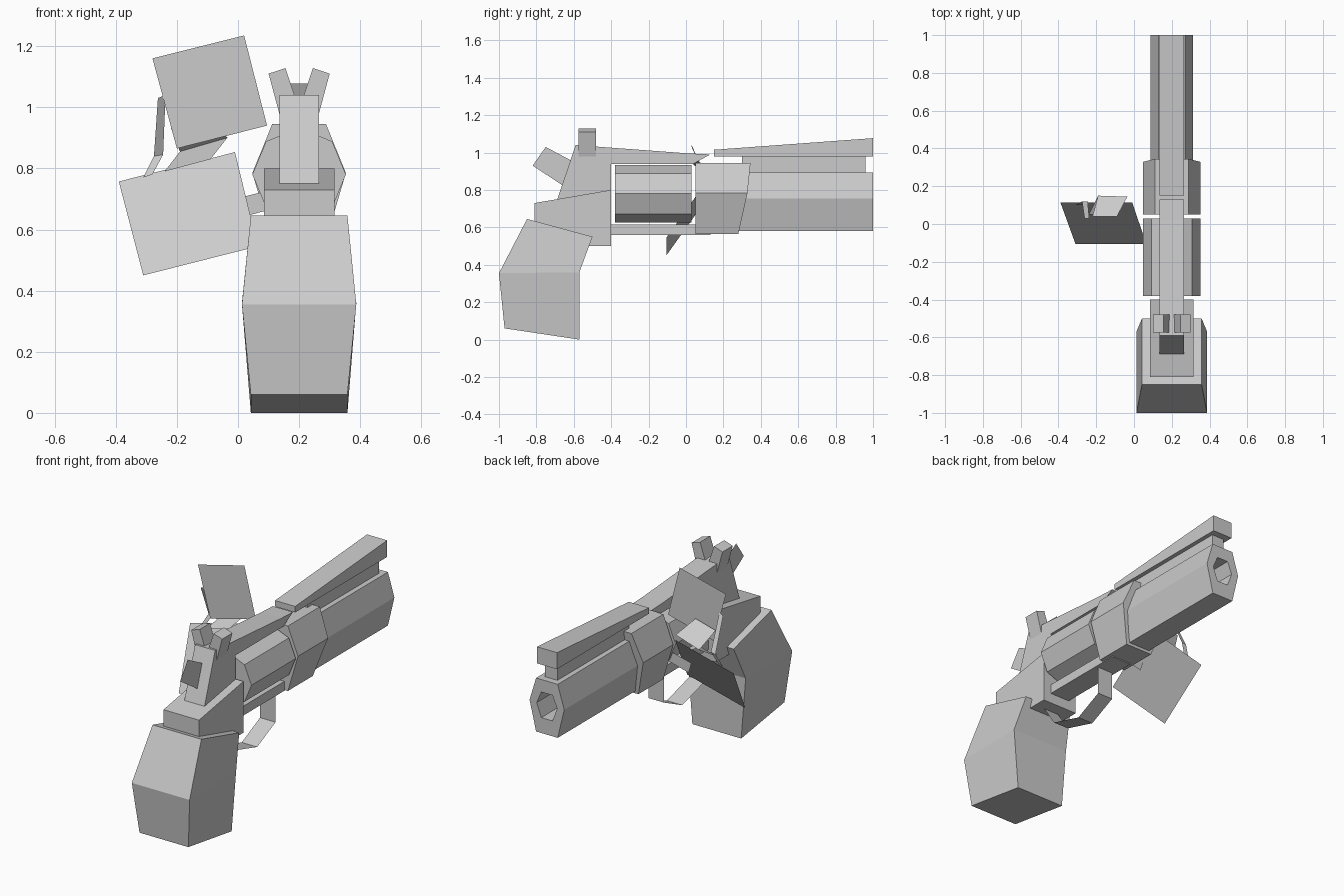
import bpy, bmesh
from math import cos, sin, pi

if "Cube" in bpy.data.objects:
    bpy.data.objects.remove(bpy.data.objects["Cube"])

CX = 0.2  # centre plane of the revolver


def make(name, verts, faces, solid=True):
    me = bpy.data.meshes.new(name)
    me.from_pydata(verts, [], faces)
    if solid:
        bm = bmesh.new()
        bm.from_mesh(me)
        bmesh.ops.recalc_face_normals(bm, faces=bm.faces)
        bm.to_mesh(me)
        bm.free()
    ob = bpy.data.objects.new(name, me)
    bpy.context.collection.objects.link(ob)
    return ob


def slab(name, profile, half):
    """Side (y, z) profile extruded across x, symmetric about the centre plane."""
    n = len(profile)
    verts = [(CX + s * half, y, z) for s in (-1, 1) for y, z in profile]
    faces = [tuple(range(n)), tuple(range(n, 2 * n))]
    faces += [(i, (i + 1) % n, n + (i + 1) % n, n + i) for i in range(n)]
    return make(name, verts, faces)


def loft(name, rings):
    """Skin a list of equal rings and cap both ends."""
    n = len(rings[0])
    verts = [v for r in rings for v in r]
    faces = [tuple(range(n)), tuple(range(len(verts) - n, len(verts)))]
    for k in range(len(rings) - 1):
        a, b = k * n, (k + 1) * n
        faces += [(a + i, a + (i + 1) % n, b + (i + 1) % n, b + i) for i in range(n)]
    return make(name, verts, faces)


def sheet(name, left, right):
    """Thin strip between two matching paths."""
    n = len(left)
    faces = [(i, i + 1, n + i + 1, n + i) for i in range(n - 1)]
    return make(name, left + right, faces, solid=False)


def hexagon(y_of, wide, narrow, top, mid, low):
    pts = [(-narrow, top), (narrow, top), (wide, mid),
           (narrow, low), (-narrow, low), (-wide, mid)]
    return [(CX + x, y_of(z), z) for x, z in pts]


# Grip: three four-cornered levels, widest in the middle
def grip_level(half, back, front):
    return [(CX + s * half, y, z) for s, (y, z) in
            ((-1, back), (1, back), (1, front), (-1, front))]


loft("grip", [grip_level(0.158, (-0.97, 0.06), (-0.57, 0.0)),
              grip_level(0.187, (-1.0, 0.355), (-0.57, 0.36)),
              grip_level(0.158, (-0.85, 0.645), (-0.5, 0.55))])

# Frame pieces
slab("rear_frame", [(-0.81, 0.73), (-0.4, 0.8), (-0.4, 0.5), (-0.52, 0.5), (-0.81, 0.6)], 0.115)
slab("top_strap", [(-0.69, 0.745), (-0.59, 1.04), (0.02, 0.995), (0.13, 0.99),
                   (0.04, 0.94), (-0.4, 0.94), (-0.4, 0.8)], 0.065)
slab("lower_frame", [(-0.4, 0.615), (0.13, 0.615), (0.13, 0.56), (-0.4, 0.56)], 0.065)

# Hammer: flat plate on the centre plane
make("hammer", [(CX, -0.75, 1.03), (CX, -0.82, 0.93), (CX, -0.66, 0.825), (CX, -0.6, 0.95)],
     [(0, 1, 2, 3)], solid=False)

# Rear sights, splayed either side of the strap
for side, label in ((-1, "left"), (1, "right")):
    ear = [(0.1, 1.11), (0.045, 1.128), (0.012, 1.03), (0.065, 0.98)]
    loft("rear_sight_" + label,
         [[(CX + side * x, y, z) for x, z in ear] for y in (-0.575, -0.48)])

# Octagonal cylinder
loft("cylinder", [[(CX + 0.153 * cos(i * pi / 4), y, 0.78 + 0.153 * sin(i * pi / 4))
                   for i in range(8)] for y in (-0.38, 0.03)])

# Collar between cylinder and barrel, with a slanted front end
loft("collar", [hexagon(lambda z: 0.05, 0.153, 0.088, 0.945, 0.785, 0.565),
                hexagon(lambda z: 0.345 - 0.065 * ((0.945 - z) / 0.38) ** 1.6,
                        0.153, 0.088, 0.945, 0.785, 0.565)])

# Barrel with recessed bore
loft("barrel", [hexagon(lambda z: 0.25, 0.112, 0.07, 0.893, 0.755, 0.58),
                hexagon(lambda z: 1.0, 0.112, 0.07, 0.893, 0.755, 0.58),
                hexagon(lambda z: 1.0, 0.066, 0.036, 0.82, 0.75, 0.67),
                hexagon(lambda z: 0.7, 0.066, 0.036, 0.82, 0.75, 0.67)])

# Sight rib and its narrow support
slab("rib_support", [(0.3, 0.88), (0.96, 0.88), (0.96, 0.99), (0.3, 0.99)], 0.04)
slab("top_rib", [(0.15, 1.015), (1.0, 1.077), (1.0, 0.98), (0.15, 0.98)], 0.065)

# Trigger guard: thin bent strip
guard = [(-0.01, 0.57), (-0.01, 0.395), (-0.18, 0.315), (-0.39, 0.375), (-0.48, 0.51)]
sheet("trigger_guard", [(CX - 0.05, y, z) for y, z in guard],
      [(CX + 0.05, y, z) for y, z in guard])

# Loose plates beside the frame
sheet("upper_plate", [(-0.28, 0.03, 1.16), (-0.2, 0.03, 0.865)],
      [(0.02, 0.03, 1.235), (0.095, 0.03, 0.94)])
sheet("lower_plate", [(-0.39, 0.115, 0.757), (-0.31, -0.105, 0.45)],
      [(-0.01, 0.115, 0.853), (0.065, -0.105, 0.545)])
sheet("folded_flap", [(-0.22, 0.04, 0.935), (-0.19, 0.15, 0.855), (-0.24, 0.05, 0.79)],
      [(-0.09, 0.04, 0.97), (-0.035, 0.145, 0.9), (-0.09, 0.05, 0.83)])
sheet("side_strip", [(-0.262, 0.03, 1.03), (-0.275, 0.12, 0.84), (-0.31, 0.1, 0.77)],
      [(-0.237, 0.03, 1.04), (-0.245, 0.12, 0.845), (-0.28, 0.1, 0.78)])
sheet("side_tab", [(-0.05, 0.02, 0.69), (-0.03, 0.02, 0.63)],
      [(0.11, 0.02, 0.73), (0.125, 0.02, 0.67)])
